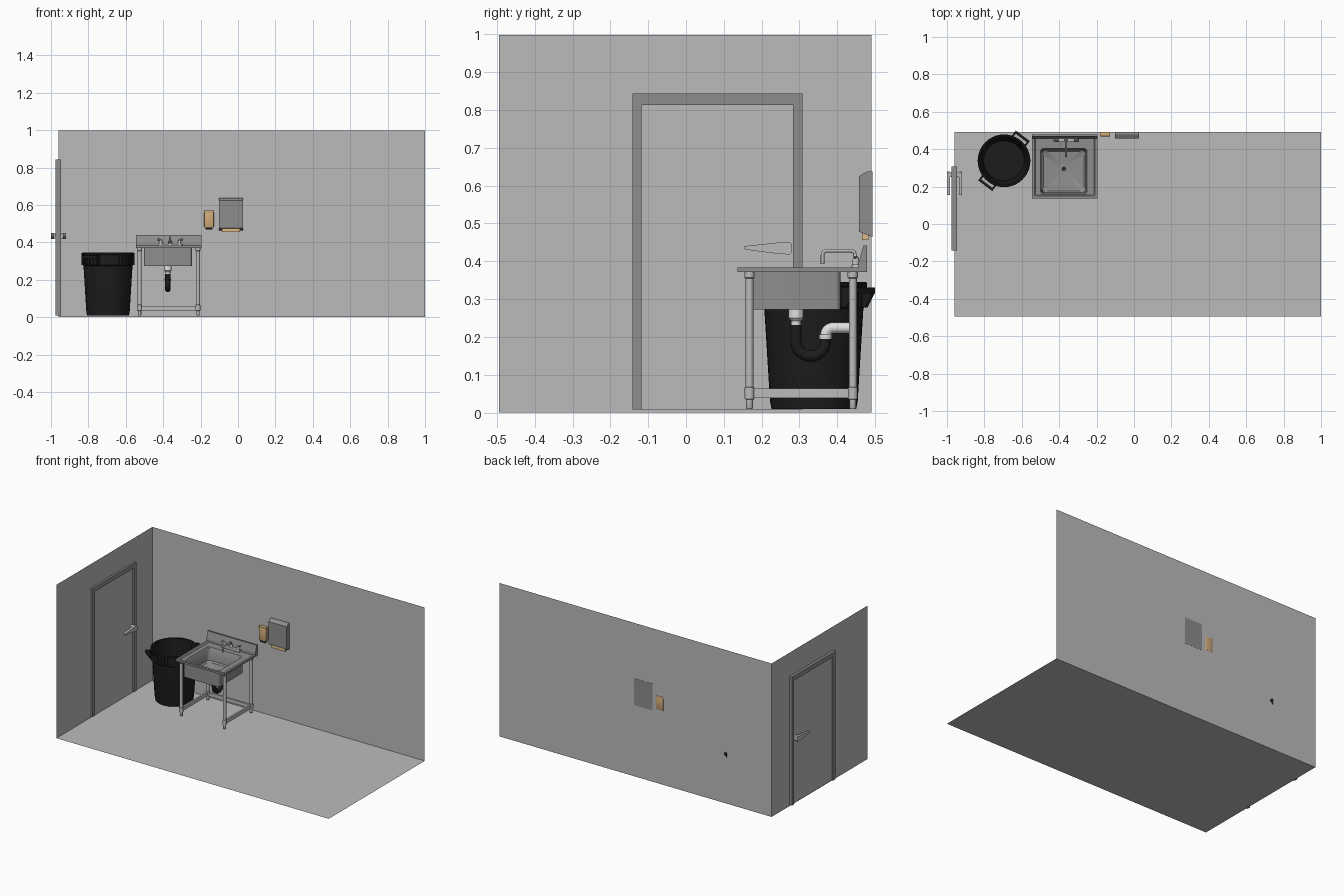
import bpy, bmesh, math
from mathutils import Vector, Matrix

if "Cube" in bpy.data.objects:
    bpy.data.objects.remove(bpy.data.objects["Cube"])


def material(name, r, g, b):
    m = bpy.data.materials.new(name)
    m.diffuse_color = (r, g, b, 1)
    m.use_nodes = True
    m.node_tree.nodes["Principled BSDF"].inputs["Base Color"].default_value = m.diffuse_color
    return m


LIGHT = material("light grey", 0.5, 0.5, 0.5)
STEEL = material("steel grey", 0.27, 0.27, 0.27)
BLACK = material("black plastic", 0.012, 0.012, 0.012)
WHITE = material("white pipe", 0.75, 0.75, 0.75)
TAN = material("tan plastic", 0.62, 0.4, 0.19)
PAPER = material("paper tan", 0.72, 0.5, 0.24)


def finish(name, bm, mat, smooth=False, normals=True):
    if normals:
        bmesh.ops.recalc_face_normals(bm, faces=bm.faces)
    me = bpy.data.meshes.new(name)
    bm.to_mesh(me)
    bm.free()
    me.materials.append(mat)
    if smooth:
        me.shade_smooth()
        me.set_sharp_from_angle(angle=math.radians(35))
    ob = bpy.data.objects.new(name, me)
    bpy.context.collection.objects.link(ob)
    return ob


def quad(name, pts, mat):
    bm = bmesh.new()
    bm.faces.new([bm.verts.new(p) for p in pts])
    return finish(name, bm, mat, normals=False)


def box(name, x0, x1, y0, y1, z0, z1, mat, bevel=0):
    bm = bmesh.new()
    bmesh.ops.create_cube(bm, size=1)
    for v in bm.verts:
        v.co = ((x0 + x1) / 2 + v.co.x * (x1 - x0), (y0 + y1) / 2 + v.co.y * (y1 - y0),
                (z0 + z1) / 2 + v.co.z * (z1 - z0))
    if bevel:
        bmesh.ops.bevel(bm, geom=bm.edges[:], offset=bevel, segments=2, affect='EDGES', profile=0.5)
    return finish(name, bm, mat, bool(bevel))


def extrude_x(name, profile, x0, x1, mat):
    """Extrude a (y, z) outline along x."""
    bm = bmesh.new()
    f = bm.faces.new([bm.verts.new((x0, y, z)) for y, z in profile])
    new = bmesh.ops.extrude_face_region(bm, geom=[f])['geom']
    bmesh.ops.translate(bm, verts=[v for v in new if isinstance(v, bmesh.types.BMVert)], vec=(x1 - x0, 0, 0))
    return finish(name, bm, mat)


def loft(name, rings, mat, smooth=True):
    """Skin a list of equal length rings and cap both ends."""
    bm = bmesh.new()
    rows = [[bm.verts.new(p) for p in r] for r in rings]
    n = len(rows[0])
    for a, b in zip(rows, rows[1:]):
        for i in range(n):
            bm.faces.new((a[i], a[(i + 1) % n], b[(i + 1) % n], b[i]))
    bm.faces.new(rows[0])
    bm.faces.new(rows[-1])
    return finish(name, bm, mat, smooth)


def lathe(name, x, y, profile, mat, n=16):
    """Revolve (radius, z) points around a vertical axis."""
    return loft(name, [[(x + r * math.cos(math.tau * i / n), y + r * math.sin(math.tau * i / n), z)
                        for i in range(n)] for r, z in profile], mat)


def tube(name, pts, r, mat, n=12):
    """Sweep a circle along a path."""
    pts = [Vector(p) for p in pts]
    rings, side = [], None
    for i, p in enumerate(pts):
        t = (pts[min(i + 1, len(pts) - 1)] - pts[max(i - 1, 0)]).normalized()
        if side is None:
            side = t.orthogonal().normalized()
        side = (side - t * side.dot(t)).normalized()
        up = t.cross(side)
        rings.append([p + r * (math.cos(math.tau * k / n) * side + math.sin(math.tau * k / n) * up)
                      for k in range(n)])
    return loft(name, rings, mat)


def arc(x, cy, cz, r, a0, a1, n=8):
    """Points on an arc in the yz plane, angles in degrees."""
    return [(x, cy + r * math.cos(math.radians(a0 + (a1 - a0) * i / n)),
             cz + r * math.sin(math.radians(a0 + (a1 - a0) * i / n))) for i in range(n + 1)]


def round_rect(x0, x1, y0, y1, z, r, seg=5):
    pts = []
    for cx, cy, a in ((x1 - r, y1 - r, 0), (x0 + r, y1 - r, 90), (x0 + r, y0 + r, 180), (x1 - r, y0 + r, 270)):
        for i in range(seg + 1):
            t = math.radians(a + 90 * i / seg)
            pts.append((cx + r * math.cos(t), cy + r * math.sin(t), z))
    return pts


# Room: floor and two walls
X0, X1, Y0, Y1, H = -0.96, 1.0, -0.495, 0.491, 0.998
quad("floor", [(X0, Y0, 0), (X1, Y0, 0), (X1, Y1, 0), (X0, Y1, 0)], LIGHT)
quad("back_wall", [(X0, Y1, 0), (X1, Y1, 0), (X1, Y1, H), (X0, Y1, H)], LIGHT)
quad("left_wall", [(X0, Y0, 0), (X0, Y1, 0), (X0, Y1, H), (X0, Y0, H)], LIGHT)

# Door with frame and lever handles on both sides
extrude_x("door_frame", [(-0.142, 0.008), (-0.142, 0.843), (0.308, 0.843), (0.308, 0.008),
                         (0.283, 0.008), (0.283, 0.813), (-0.117, 0.813), (-0.117, 0.008)], -0.977, -0.947, STEEL)
box("door_panel", -0.968, -0.956, -0.118, 0.284, 0.008, 0.814, LIGHT)
box("handle_base", -0.996, -0.924, 0.25, 0.278, 0.421, 0.447, LIGHT, 0.003)
lever = [(0.155, 0.431), (0.155, 0.44), (0.25, 0.45), (0.274, 0.45), (0.28, 0.445),
         (0.28, 0.424), (0.274, 0.418), (0.25, 0.419)]
for label, xa, xb in (("outer", -1.0, -0.985), ("inner", -0.935, -0.92)):
    extrude_x(label + "_door_lever", lever, xa, xb, LIGHT)

# Waste bin: open body, ribbed rim, two grips
BX, BY = -0.695, 0.338
lathe("bin_body", BX, BY, [(0.112, 0.01), (0.116, 0.03), (0.131, 0.275), (0.136, 0.28), (0.136, 0.333), (0.141, 0.336),
                           (0.141, 0.343), (0.137, 0.345), (0.129, 0.343), (0.126, 0.28), (0.107, 0.025)], BLACK, 40)
bm = bmesh.new()
for i in range(40):
    m = Matrix.Translation((BX, BY, 0.307)) @ Matrix.Rotation(math.tau * i / 40, 4, 'Z')
    bmesh.ops.create_cube(bm, size=1, matrix=m @ Matrix.Translation((0.136, 0, 0))
                          @ Matrix.Diagonal((0.01, 0.005, 0.058, 1)))
finish("bin_rim_ribs", bm, BLACK)
for k, ang in enumerate((53, 233)):
    bm = bmesh.new()
    turn = Matrix.Translation((BX, BY, 0)) @ Matrix.Rotation(math.radians(ang), 4, 'Z')
    bmesh.ops.create_cube(bm, size=1, matrix=turn @ Matrix.Translation((0.16, 0, 0.323))
                          @ Matrix.Diagonal((0.014, 0.094, 0.016, 1)))
    for s in (-0.042, 0.042):
        low = [bm.verts.new(turn @ Vector((r, s - 0.005, z))) for r, z in
               ((0.12, 0.33), (0.166, 0.33), (0.166, 0.316), (0.142, 0.278), (0.12, 0.278))]
        f = bm.faces.new(low)
        new = bmesh.ops.extrude_face_region(bm, geom=[f])['geom']
        bmesh.ops.translate(bm, verts=[v for v in new if isinstance(v, bmesh.types.BMVert)],
                            vec=turn.to_3x3() @ Vector((0, 0.01, 0)))
    finish("bin_grip_%d" % (k + 1), bm, BLACK)

# Sink: one skin from outer basin over the counter edge and down into the bowl
SX0, SX1, SY0, SY1, DX, DY = -0.546, -0.194, 0.136, 0.478, -0.375, 0.294
loft("sink_top", [
    round_rect(-0.503, -0.247, 0.157, 0.408, 0.273, 0.012),
    round_rect(-0.503, -0.247, 0.157, 0.408, 0.371, 0.012),
    round_rect(SX0, SX1, SY0, SY1, 0.371, 0.004),
    round_rect(SX0, SX1, SY0, SY1, 0.383, 0.004),
    round_rect(SX0 + 0.014, SX1 - 0.014, SY0 + 0.014, SY1 - 0.014, 0.383, 0.004),
    round_rect(SX0 + 0.02, SX1 - 0.02, SY0 + 0.02, SY1 - 0.014, 0.377, 0.004),
    round_rect(-0.5, -0.25, 0.16, 0.405, 0.377, 0.018),
    round_rect(-0.496, -0.254, 0.164, 0.401, 0.372, 0.018),
    round_rect(-0.491, -0.259, 0.169, 0.396, 0.295, 0.02),
    round_rect(-0.483, -0.267, 0.177, 0.388, 0.287, 0.02),
    round_rect(DX - 0.02, DX + 0.02, DY - 0.02, DY + 0.02, 0.28, 0.0199)], STEEL)
extrude_x("backsplash", [(0.478, 0.371), (0.456, 0.371), (0.456, 0.395), (0.469, 0.441), (0.478, 0.441)],
          SX0, SX1, STEEL)
lathe("drain_ring", DX, DY, [(0.019, 0.276), (0.019, 0.284), (0.014, 0.285), (0.009, 0.281)], LIGHT, 20)
lathe("drain_hole", DX, DY, [(0.008, 0.279), (0.008, 0.283)], BLACK, 16)

# Legs with collars and feet, and three stretchers
LX, LY = (-0.526, -0.214), (0.168, 0.441)
for x, sx in zip(LX, ("left", "right")):
    for y, sy in zip(LY, ("front", "back")):
        lathe("%s_%s_leg" % (sy, sx), x, y,
              [(0.007, 0.009), (0.009, 0.013), (0.009, 0.034), (0.013, 0.036), (0.013, 0.066), (0.0105, 0.068),
               (0.0105, 0.354), (0.0135, 0.357), (0.0135, 0.372)], LIGHT)
    box(sx + "_stretcher", x - 0.006, x + 0.006, LY[0], LY[1], 0.039, 0.063, LIGHT)
box("back_stretcher", LX[0], LX[1], LY[1] - 0.006, LY[1] + 0.006, 0.037, 0.061, LIGHT)

# Faucet: deck plate, two lever taps, bent spout
FX, FY = -0.363, 0.449
box("faucet_plate", FX - 0.066, FX + 0.066, FY - 0.011, FY + 0.011, 0.376, 0.392, LIGHT, 0.004)
for s, label in ((-1, "left"), (1, "right")):
    lathe(label + "_tap", FX + s * 0.05, FY, [(0.009, 0.385), (0.009, 0.404), (0.006, 0.41)], LIGHT)
    tube(label + "_tap_lever", [(FX + s * 0.045, FY, 0.407), (FX + s * 0.066, FY - 0.002, 0.417)], 0.005, LIGHT, 8)
lathe("spout_base", FX, FY, [(0.009, 0.385), (0.009, 0.405), (0.006, 0.41)], LIGHT)
tube("spout", [(FX, FY - 0.002, 0.39)] + arc(FX, FY - 0.014, 0.416, 0.012, 0, 90, 5)
     + arc(FX, 0.373, 0.416, 0.012, 90, 180, 5) + [(FX, 0.361, 0.393)], 0.0048, LIGHT)

# Drain plumbing
lathe("drain_tailpiece", DX, DY - 0.003, [(0.013, 0.215), (0.013, 0.242), (0.02, 0.25), (0.02, 0.276)], WHITE)
PY = DY - 0.003
tube("trap_bend", [(DX, PY, 0.232)] + arc(DX, PY + 0.039, 0.188, 0.039, 180, 360, 14)
     + [(DX, PY + 0.078, 0.208)], 0.0148, BLACK, 16)
tube("trap_outlet", [(DX, PY + 0.078, 0.196)] + arc(DX, PY + 0.098, 0.204, 0.02, 180, 90, 6)
     + [(DX, 0.45, 0.224)], 0.0145, WHITE, 16)
lathe("trap_collar", DX, PY + 0.078, [(0.017, 0.194), (0.017, 0.206)], WHITE)

# Soap dispenser
box("soap_dispenser", -0.181, -0.129, 0.47, 0.4925, 0.48, 0.562, TAN, 0.003)
box("soap_cap", -0.182, -0.128, 0.469, 0.4925, 0.56, 0.57, TAN, 0.002)
box("soap_nozzle", -0.174, -0.136, 0.473, 0.488, 0.469, 0.481, BLACK)

# Paper towel dispenser
extrude_x("towel_dispenser", [(0.4925, 0.637), (0.478, 0.637), (0.458, 0.625), (0.458, 0.478),
                              (0.4925, 0.464)], -0.102, 0.028, STEEL)
box("paper_towel", -0.085, 0.012, 0.465, 0.483, 0.456, 0.474, PAPER)
